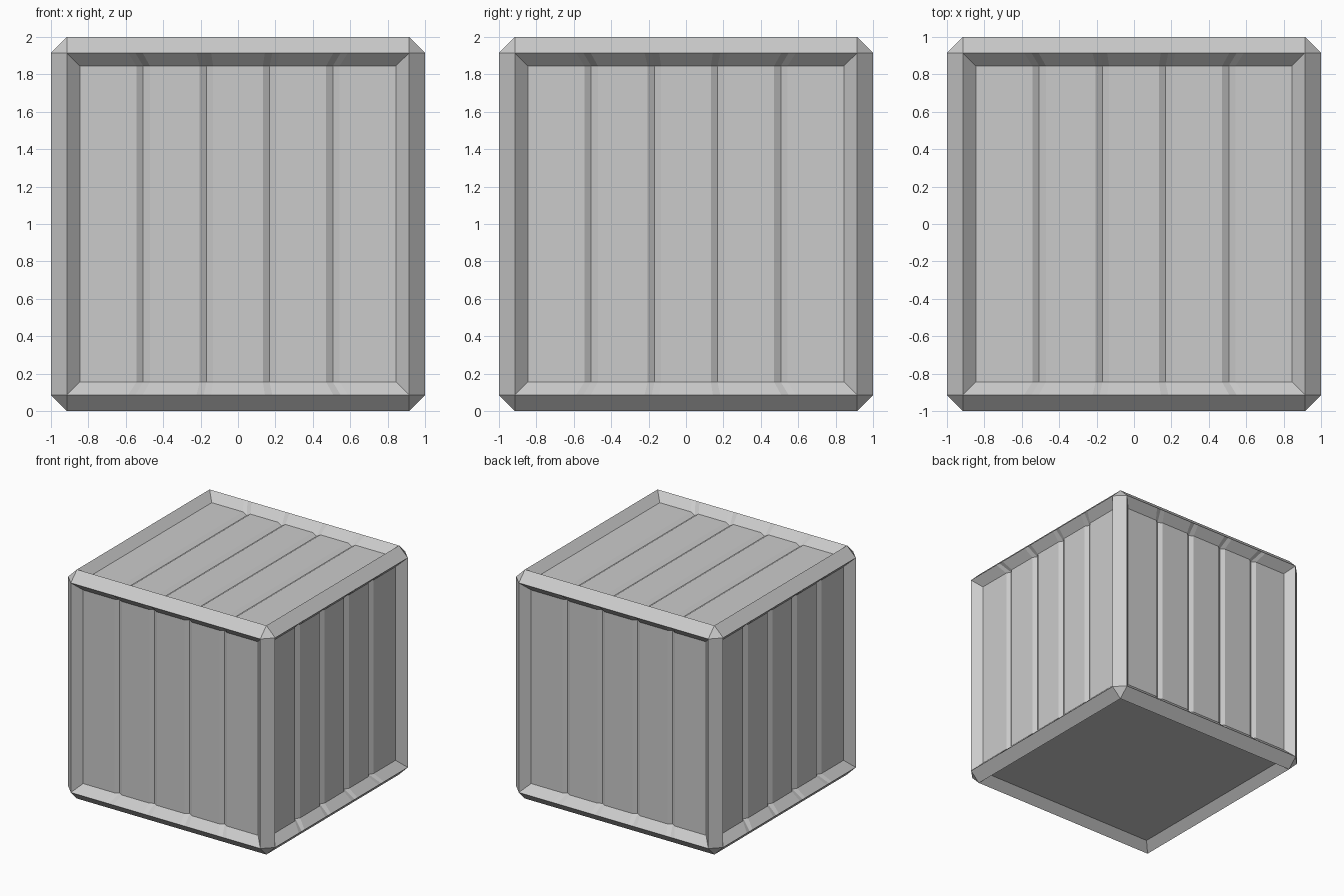
import bpy, bmesh
from mathutils import Matrix, Vector
from itertools import product

if "Cube" in bpy.data.objects:
    bpy.data.objects.remove(bpy.data.objects["Cube"])

RIM, INNER = 0.915, 0.845        # ridge line and recessed panel half sizes
PANEL, GROOVE, HALF = 0.93, 0.908, 0.036
CENTRE = Vector((0, 0, 1))


def finish(bm, name):
    mesh = bpy.data.meshes.new(name)
    bm.to_mesh(mesh)
    bm.free()
    obj = bpy.data.objects.new(name, mesh)
    obj.location = CENTRE
    bpy.context.collection.objects.link(obj)
    return obj


# Chamfered outer frame: hull of the ridge corners, with the six sides opened
bm = bmesh.new()
for s in product((-1, 1), repeat=3):
    for axis in range(3):
        bm.verts.new([s[i] * (1 if i == axis else RIM) for i in range(3)])
bmesh.ops.convex_hull(bm, input=bm.verts[:])
bmesh.ops.dissolve_limit(bm, angle_limit=0.01, verts=bm.verts[:], edges=bm.edges[:])
bmesh.ops.recalc_face_normals(bm, faces=bm.faces[:])
sides = [f for f in bm.faces if f.calc_area() > 1]
bmesh.ops.delete(bm, geom=sides, context='FACES_ONLY')
finish(bm, "frame")


# Recessed panel with sloped border and V grooves between five planks
def panel(name, right, up, grooved=True):
    r, u = Vector(right), Vector(up)
    m = Matrix((r, u, r.cross(u))).transposed()
    profile = [(-INNER, PANEL)]
    if grooved:
        for i in range(1, 5):
            c = -INNER + i * 2 * INNER / 5
            profile += [(c - HALF, PANEL), (c, GROOVE), (c + HALF, PANEL)]
    profile.append((INNER, PANEL))

    bm = bmesh.new()
    k = RIM / INNER
    rows = []
    for v, scale in ((-RIM, k), (-INNER, 1), (INNER, 1), (RIM, k)):
        rows.append([bm.verts.new(m @ Vector((x * scale, v, d if scale == 1 else 1)))
                     for x, d in profile])
    for a, b in zip(rows, rows[1:]):
        for i in range(len(profile) - 1):
            bm.faces.new((a[i], a[i + 1], b[i + 1], b[i]))
    # left and right border slopes
    bm.faces.new((rows[0][0], rows[1][0], rows[2][0], rows[3][0]))
    bm.faces.new((rows[3][-1], rows[2][-1], rows[1][-1], rows[0][-1]))
    finish(bm, name)


panel("front_planks", (1, 0, 0), (0, 0, 1))
panel("right_planks", (0, 1, 0), (0, 0, 1))
panel("back_planks", (-1, 0, 0), (0, 0, 1))
panel("left_planks", (0, -1, 0), (0, 0, 1))
panel("top_planks", (1, 0, 0), (0, 1, 0))
panel("bottom_board", (1, 0, 0), (0, -1, 0), grooved=False)
